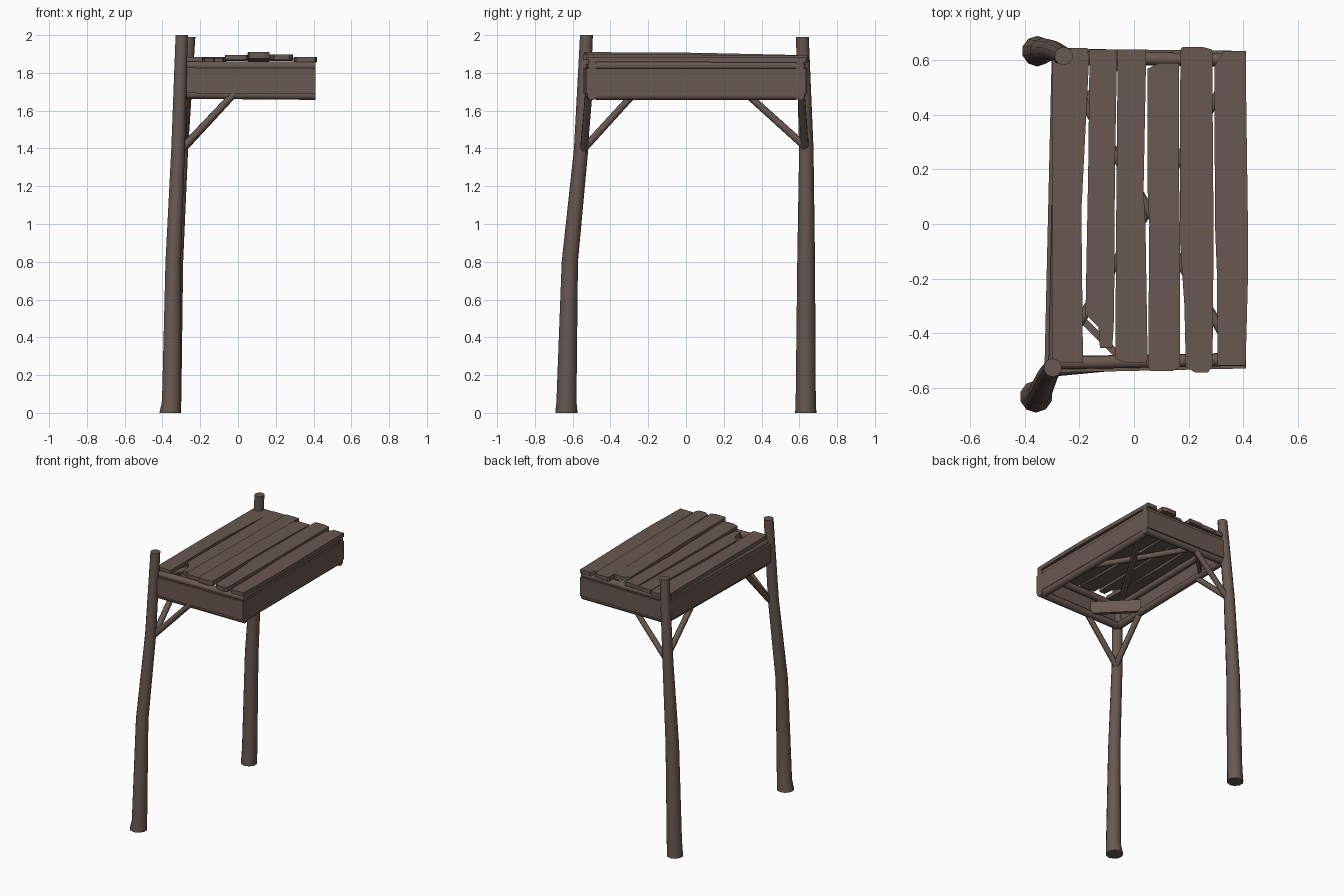
import bpy, bmesh, math
from mathutils import Vector

if "Cube" in bpy.data.objects:
    bpy.data.objects.remove(bpy.data.objects["Cube"])

wood = bpy.data.materials.new("weathered brown wood")
wood.diffuse_color = (0.14, 0.097, 0.081, 1)
wood.use_nodes = True
wood.node_tree.nodes["Principled BSDF"].inputs["Base Color"].default_value = wood.diffuse_color


def finish(name, bm, smooth=False):
    bmesh.ops.recalc_face_normals(bm, faces=bm.faces)
    me = bpy.data.meshes.new(name)
    bm.to_mesh(me)
    bm.free()
    me.materials.append(wood)
    ob = bpy.data.objects.new(name, me)
    bpy.context.collection.objects.link(ob)
    if smooth:
        bpy.ops.object.select_all(action='DESELECT')
        ob.select_set(True)
        bpy.context.view_layer.objects.active = ob
        bpy.ops.object.shade_smooth_by_angle(angle=math.radians(50))
    return ob


def skin(bm, rings):
    # bridge consecutive rings and cap both ends
    for a, b in zip(rings, rings[1:]):
        n = len(a)
        for i in range(n):
            bm.faces.new((a[i], a[(i + 1) % n], b[(i + 1) % n], b[i]))
    bm.faces.new(rings[0])
    bm.faces.new(rings[-1])


def pole(name, stations, sides=8, axis=None):
    # stations: (point, radius) along the pole
    bm = bmesh.new()
    d = axis or (Vector(stations[-1][0]) - Vector(stations[0][0]))
    q = d.to_track_quat('Z', 'Y')
    rings = []
    for p, r in stations:
        rings.append([bm.verts.new(Vector(p) + q @ Vector((r * math.cos(t), r * math.sin(t), 0)))
                      for t in (2 * math.pi * (i + .5) / sides for i in range(sides))])
    skin(bm, rings)
    return finish(name, bm, True)


def board(name, a, b, thick, h):
    # upright board between two centre points
    bm = bmesh.new()
    a, b = Vector(a), Vector(b)
    side = (b - a).cross(Vector((0, 0, 1))).normalized() * thick / 2
    up = Vector((0, 0, h / 2))
    skin(bm, [[bm.verts.new(p + s * side + u * up)
               for s, u in ((-1, -1), (1, -1), (1, 1), (-1, 1))] for p in (a, b)])
    return finish(name, bm)


def plank(name, stations, thick=0.028):
    # stations: (y, left x, right x, top z) along the plank
    bm = bmesh.new()
    skin(bm, [[bm.verts.new(v) for v in ((l, y, z - thick), (r, y, z - thick), (r, y, z), (l, y, z))]
              for y, l, r, z in stations])
    return finish(name, bm)


# crooked tapering posts
Z = Vector((0, 0, 1))
pole("front_post", [((-.36, -.633, 0), .059), ((-.352, -.633, .06), .053), ((-.343, -.615, .8), .043),
                    ((-.317, -.555, 1.4), .038), ((-.298, -.527, 2), .034)], 10, Z)
pole("back_post", [((-.355, .634, 0), .056), ((-.35, .634, .1), .053), ((-.335, .636, .8), .047),
                   ((-.30, .637, 1.4), .038), ((-.258, .616, 1.99), .034)], 10, Z)

# frame poles, upper and lower
for level, z, r in (("upper", 1.838, .025), ("lower", 1.688, .027)):
    dz = -.006 if level == "lower" else 0
    for nm, a, b in (("front", (-.28, -.51, z), (.41, -.497, z + dz)),
                     ("back", (-.26, .61, z), (.41, .602, z + dz)),
                     ("right", (.382, -.48, z + dz), (.382, .585, z + dz)),
                     ("left", (-.29, -.5, z), (-.268, .6, z))):
        pole(f"{level}_{nm}_rail", [(a, r), (b, r)])

# side boards between the rails
board("front_board", (-.285, -.535, 1.76), (.41, -.52, 1.757), .02, .135)
board("back_board", (-.26, .633, 1.76), (.41, .625, 1.757), .02, .135)
board("right_board", (.40, -.525, 1.757), (.40, .625, 1.757), .02, .13)
board("left_board", (-.318, -.51, 1.76), (-.292, .62, 1.76), .02, .135)

# crossed braces under the planks and corner blocks by the posts
pole("cross_brace_a", [((.38, -.49, 1.835), .02), ((-.27, .59, 1.835), .02)])
pole("cross_brace_b", [((.38, .59, 1.825), .02), ((-.28, -.49, 1.825), .02)])
board("front_corner_block", (-.28, -.26, 1.73), (-.04, -.50, 1.73), .025, .09)
board("back_corner_block", (-.27, .37, 1.73), (-.04, .60, 1.73), .025, .09)

# slanting struts from posts to frame
for nm, foot, ends in (
        ("front", (-.295, -.54, 1.4), ((-.285, -.28, 1.685), (-.02, -.515, 1.69))),
        ("back", (-.28, .63, 1.41), ((-.275, .32, 1.69), (-.02, .61, 1.69)))):
    for i, e in enumerate(ends):
        pole(f"{nm}_strut_{i + 1}", [(foot, .021), (e, .02)])

# rough uneven deck planks
plank("deck_plank_1", [(-.51, -.30, -.187, 1.885), (.05, -.30, -.193, 1.885), (.60, -.30, -.165, 1.882),
                       (.645, -.23, -.17, 1.88)])
plank("deck_plank_2", [(-.455, -.125, -.08, 1.88), (-.38, -.13, -.075, 1.88), (-.33, -.178, -.073, 1.88),
                       (.2, -.168, -.07, 1.885), (.64, -.163, -.062, 1.885)])
plank("deck_plank_3", [(-.51, -.03, .045, 1.895), (-.495, -.068, .05, 1.895), (.0, -.066, .042, 1.892),
                       (.12, -.064, .035, 1.892), (.64, -.06, .045, 1.89)])
plank("deck_plank_4", [(-.54, .06, .14, 1.91), (-.525, .052, .168, 1.91), (0, .056, .168, 1.907),
                       (.12, .05, .166, 1.905), (.57, .05, .166, 1.895), (.59, .09, .166, 1.895)], .035)
plank("deck_plank_5", [(-.545, .225, .27, 1.897), (-.525, .19, .288, 1.897), (-.3, .185, .29, 1.897),
                       (-.05, .168, .292, 1.897), (.64, .17, .287, 1.892), (.65, .18, .25, 1.892)], .03)
plank("deck_plank_6", [(-.52, .306, .408, 1.885), (-.5, .306, .41, 1.885), (-.2, .305, .418, 1.885),
                       (.0, .297, .418, 1.885), (.58, .295, .41, 1.882), (.635, .33, .41, 1.882)])
